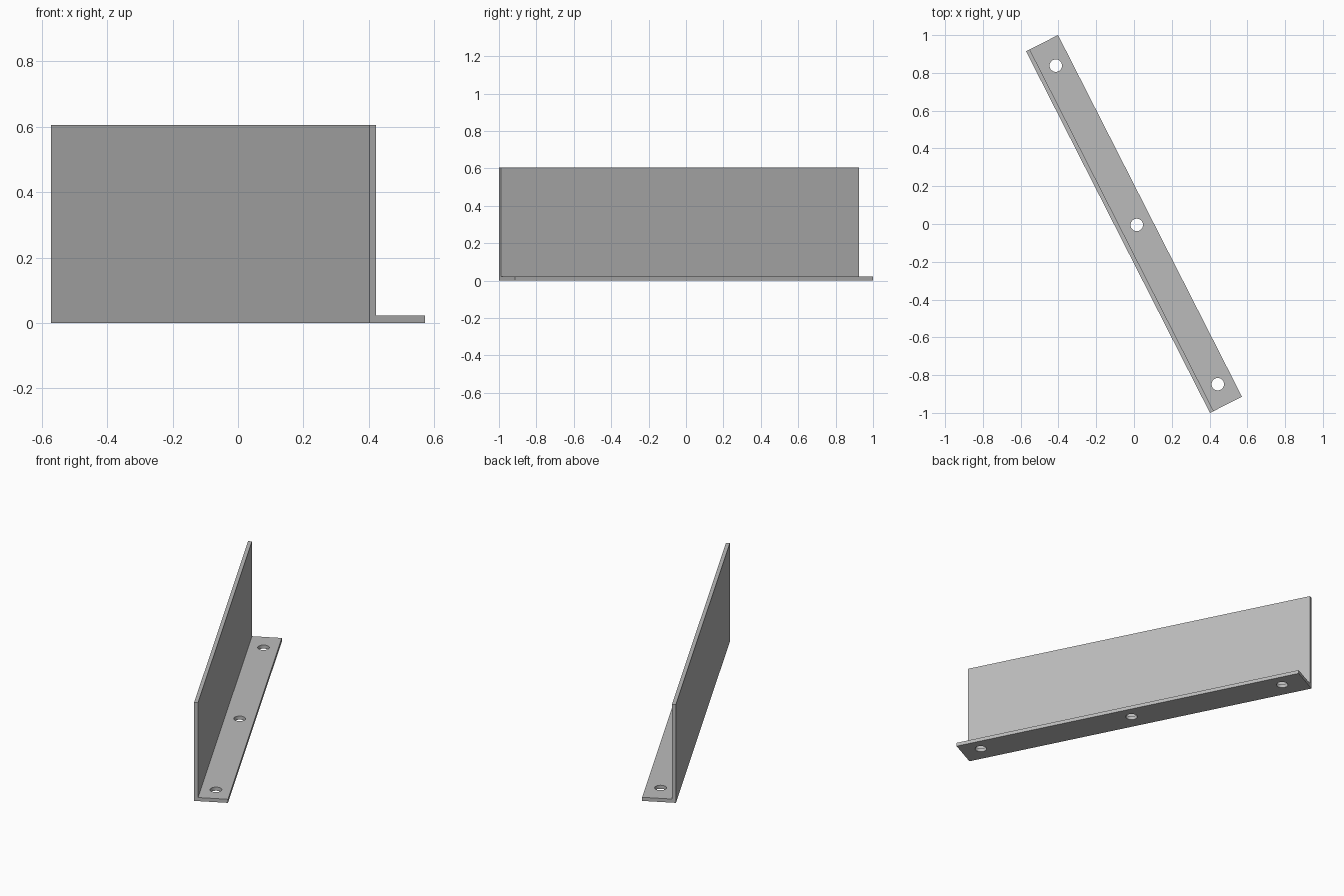
import bpy, bmesh, math
from mathutils import Matrix

LENGTH, WIDTH, HEIGHT, THICK = 2.148, 0.19, 0.605, 0.022
HOLE_R, HOLE_GAP = 0.033, 0.946
TURN = Matrix.Rotation(math.radians(26.96), 4, 'Z')

if "Cube" in bpy.data.objects:
    bpy.data.objects.remove(bpy.data.objects["Cube"])

grey = bpy.data.materials.new("plain grey")
grey.use_nodes = True
colour = (0.5, 0.5, 0.5, 1)
grey.diffuse_color = colour
grey.node_tree.nodes["Principled BSDF"].inputs["Base Color"].default_value = colour


def add_object(name, bm):
    bmesh.ops.recalc_face_normals(bm, faces=bm.faces)
    mesh = bpy.data.meshes.new(name)
    bm.to_mesh(mesh)
    bm.free()
    mesh.materials.append(grey)
    obj = bpy.data.objects.new(name, mesh)
    bpy.context.collection.objects.link(obj)
    obj.matrix_world = TURN
    return obj


# L-shaped profile, extruded along its length
left, right = -WIDTH / 2, WIDTH / 2
profile = [(left, 0), (right, 0), (right, THICK),
           (left + THICK, THICK), (left + THICK, HEIGHT), (left, HEIGHT)]
bm = bmesh.new()
face = bm.faces.new([bm.verts.new((x, -LENGTH / 2, z)) for x, z in profile])
grown = bmesh.ops.extrude_face_region(bm, geom=[face])
moved = [v for v in grown["geom"] if isinstance(v, bmesh.types.BMVert)]
bmesh.ops.translate(bm, verts=moved, vec=(0, LENGTH, 0))
bracket = add_object("angle_bracket", bm)

# Screw holes along the middle of the flange
bm = bmesh.new()
for i in (-1, 0, 1):
    place = Matrix.Translation((THICK / 2, i * HOLE_GAP - THICK / 2, THICK / 2))
    bmesh.ops.create_cone(bm, cap_ends=True, segments=32, radius1=HOLE_R,
                          radius2=HOLE_R, depth=THICK * 4, matrix=place)
cutter = add_object("hole_cutter", bm)
cutter.hide_render = True
cutter.hide_set(True)

cut = bracket.modifiers.new("screw_holes", 'BOOLEAN')
cut.operation = 'DIFFERENCE'
cut.solver = 'EXACT'
cut.object = cutter

# Smooth hole walls, crisp edges
bpy.ops.object.select_all(action='DESELECT')
bpy.context.view_layer.objects.active = bracket
bracket.select_set(True)
bpy.ops.object.modifier_apply(modifier=cut.name)
bpy.data.objects.remove(cutter)
bpy.ops.object.shade_smooth_by_angle(angle=math.radians(30))
